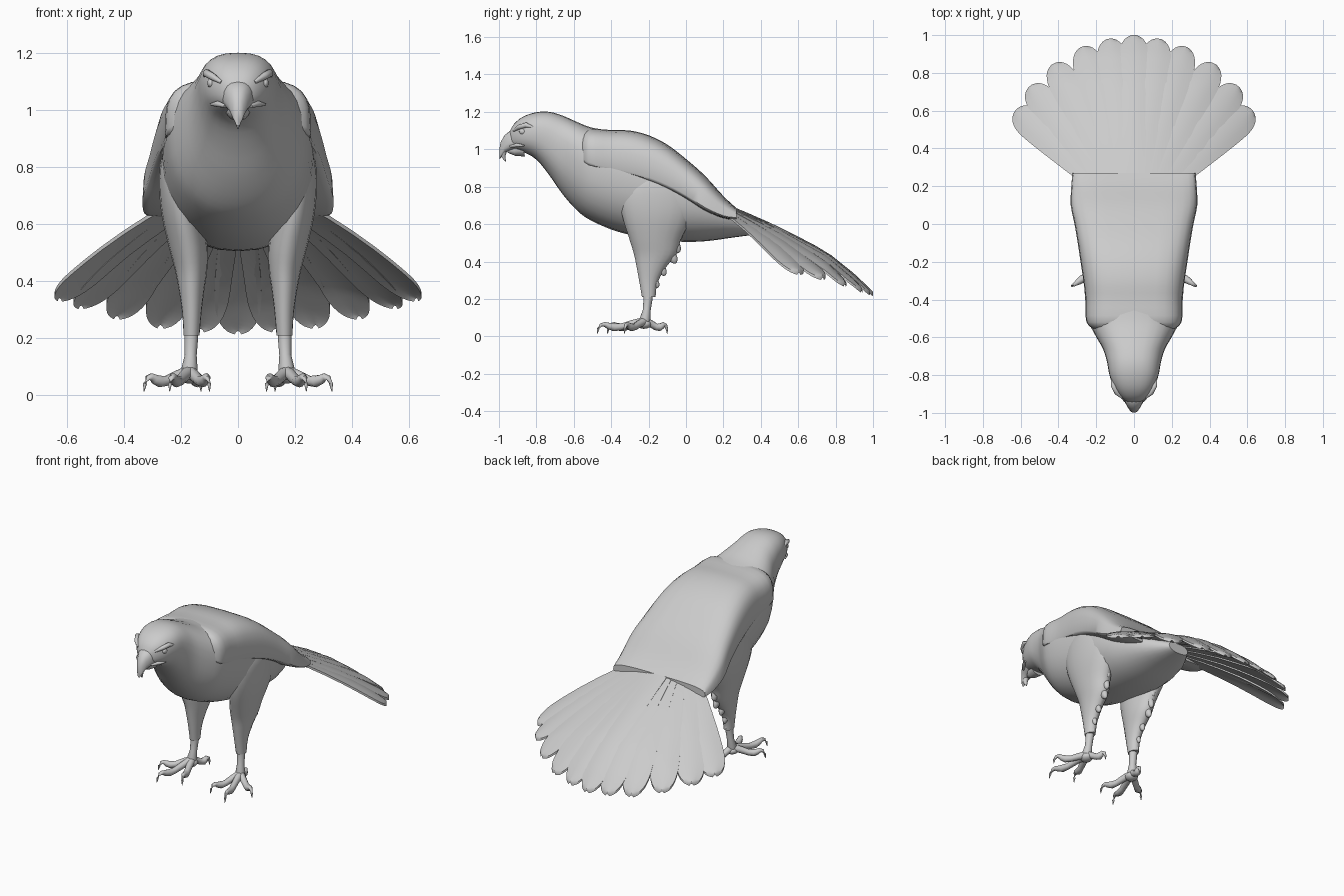
import bpy, bmesh, math
from mathutils import Vector

cube = bpy.data.objects.get("Cube")
if cube:
    bpy.data.objects.remove(cube, do_unlink=True)

grey = bpy.data.materials.new("plain_grey")
grey.use_nodes = True
COLOR = (0.6, 0.6, 0.6, 1)
grey.diffuse_color = COLOR
grey.node_tree.nodes["Principled BSDF"].inputs["Base Color"].default_value = COLOR


def finish(name, bm, angle=50):
    bmesh.ops.recalc_face_normals(bm, faces=bm.faces)
    mesh = bpy.data.meshes.new(name)
    bm.to_mesh(mesh)
    bm.free()
    mesh.materials.append(grey)
    obj = bpy.data.objects.new(name, mesh)
    bpy.context.collection.objects.link(obj)
    bpy.ops.object.select_all(action='DESELECT')
    obj.select_set(True)
    bpy.context.view_layer.objects.active = obj
    bpy.ops.object.shade_smooth_by_angle(angle=math.radians(angle))
    return obj


def skin(name, rings, angle=50):
    """Closed skin over a list of equal rings."""
    bm = bmesh.new()
    loops = [[bm.verts.new(p) for p in ring] for ring in rings]
    n = len(loops[0])
    for a, b in zip(loops, loops[1:]):
        for i in range(n):
            bm.faces.new((a[i], a[(i + 1) % n], b[(i + 1) % n], b[i]))
    bm.faces.new(loops[0])
    bm.faces.new(loops[-1])
    return finish(name, bm, angle)


def spline(rows, steps=3):
    """Catmull-Rom interpolation of station rows."""
    out = []
    for i in range(len(rows) - 1):
        a, b, c, d = (rows[max(0, min(len(rows) - 1, i + k))] for k in (-1, 0, 1, 2))
        for s in range(steps):
            t = s / steps
            out.append([q + t / 2 * (r - p + t * (2 * p - 5 * q + 4 * r - s3 + t * (3 * (q - r) + s3 - p)))
                        for p, q, r, s3 in zip(a, b, c, d)])
    return out + [list(rows[-1])]


def power(v, p):
    return math.copysign(abs(v) ** p, v)


def section(y, top, bottom, width, wide_z, up=0.8, down=0.9, n=28):
    ring = []
    for i in range(n):
        a = math.tau * i / n
        c, s = math.cos(a), math.sin(a)
        p = up if s >= 0 else down
        height = top - wide_z if s >= 0 else wide_z - bottom
        ring.append((width * power(c, p), y, wide_z + height * power(s, p)))
    return ring


def tube(name, points, radii, sides=10):
    pts = [Vector(p) for p in points]
    rings = []
    for i, p in enumerate(pts):
        tangent = pts[min(i + 1, len(pts) - 1)] - pts[max(i - 1, 0)]
        side = tangent.cross(Vector((0.3, 0.2, 1) if abs(tangent.z) < tangent.length * 0.8
                                    else (0, 1, 0))).normalized()
        up = side.cross(tangent).normalized()
        rings.append([p + radii[i] * (math.cos(a) * side + math.sin(a) * up)
                      for a in (math.tau * k / sides for k in range(sides))])
    return skin(name, rings, 60)


def blob(name, loc, size, tilt=0):
    bm = bmesh.new()
    bmesh.ops.create_uvsphere(bm, u_segments=12, v_segments=8, radius=1)
    obj = finish(name, bm)
    obj.location, obj.scale, obj.rotation_euler = loc, size, (tilt, 0, 0)
    return obj


# Head and body: y, top, bottom, half width, height of widest point
body = [(-.945, 1.09, 1.03, .03, 1.06), (-.92, 1.135, 1.005, .068, 1.07),
        (-.87, 1.175, .985, .105, 1.08), (-.8, 1.198, .945, .13, 1.085),
        (-.73, 1.2, .86, .143, 1.06), (-.66, 1.18, .76, .165, 1.0),
        (-.58, 1.145, .67, .21, .94), (-.5, 1.115, .615, .245, .91),
        (-.35, 1.09, .555, .262, .86), (-.15, 1.04, .515, .268, .8),
        (0, .93, .505, .265, .75), (.12, .81, .51, .235, .7),
        (.25, .69, .528, .175, .64), (.4, .61, .548, .07, .58)]
skin("body_and_head", [section(*r) for r in spline(body)])

# Folded wing mantle over the back, with a thin hanging rim
mantle = [(-.56, 1.07, .93, .205, .96), (-.52, 1.108, .9, .252, .93),
          (-.4, 1.103, .87, .257, .9), (-.3, 1.1, .85, .268, .88),
          (-.2, 1.075, .82, .283, .85), (-.1, 1.025, .78, .298, .81),
          (0, .948, .73, .315, .755), (.1, .86, .67, .335, .69),
          (.2, .75, .63, .332, .645), (.27, .685, .62, .325, .635)]
skin("wing_mantle", [section(*r, up=.55, down=.7) for r in spline(mantle)], 40)

# Hooked beak: y, top, bottom, half width, widest height
beak = [(-.9, 1.11, 1.0, .06, 1.04), (-.94, 1.1, .995, .05, 1.035),
        (-.97, 1.075, .98, .034, 1.02), (-.99, 1.04, .955, .02, .99),
        (-.998, 1.0, .945, .01, .965)]
skin("upper_beak", [section(*r, n=16) for r in beak])
tube("beak_hook", [(0, -.975, 1.0), (0, -.978, .965), (0, -.965, .935)], [.022, .014, .002])
tube("lower_beak", [(0, -.87, 1.005), (0, -.92, .995), (0, -.955, .99)], [.045, .03, .008])

# Eyes, brows and mouth corners
for s, side in ((1, "left"), (-1, "right")):
    blob(side + "_eye", (s * .094, -.872, 1.095), (.014, .02, .017))
    tube(side + "_brow", [(s * .058, -.922, 1.098), (s * .09, -.895, 1.118),
                          (s * .11, -.855, 1.13), (s * .118, -.815, 1.118)],
         [.006, .013, .014, .004])
    tube(side + "_mouth_corner", [(s * .045, -.94, 1.015), (s * .072, -.905, 1.022),
                                  (s * .095, -.865, 1.02)], [.006, .011, .004])

# Tail fan: feathers lie on one drooping surface
SPINE = [(.1, .75), (.25, .695), (.5, .585), (.75, .455), (.9, .335), (1.02, .22)]


def tail_height(x, y):
    for (y0, z0), (y1, z1) in zip(SPINE, SPINE[1:]):
        if y <= y1:
            break
    return z0 + (z1 - z0) * (y - y0) / (y1 - y0) - .4 * x * x


FEATHER = [(0, .05), (.3, .062), (.6, .076), (.8, .082), (.89, .078), (.95, .062), (.985, .038), (1, .012)]


def feather(name, angle, length, lift):
    bm = bmesh.new()
    ca, sa = math.cos(angle), math.sin(angle)
    rows = []
    for f, w in spline(FEATHER, 2):
        d = .17 + f * (length - .17)
        row = []
        for u in (-1, -.5, 0, .5, 1):
            x, y = d * sa + u * w * ca, .05 + d * ca - u * w * sa
            z = tail_height(x, y) + lift - .012 * u * u * f
            row.append([bm.verts.new((x, y, z - t)) for t in (0, .014)])
        rows.append(row)
    for a, b in zip(rows, rows[1:]):
        for k in range(4):
            for t in (0, 1):
                bm.faces.new((a[k][t], a[k + 1][t], b[k + 1][t], b[k][t]))
        for k in (0, 4):
            bm.faces.new((a[k][0], a[k][1], b[k][1], b[k][0]))
    for r in (rows[0], rows[-1]):
        for k in range(4):
            bm.faces.new((r[k][0], r[k + 1][0], r[k + 1][1], r[k][1]))
    finish(name, bm, 40)


FAN = [(0, .95), (8, .94), (17, .93), (28, .905), (39, .875), (48.5, .835)]
for i, (deg, length) in enumerate(FAN):
    for s in ((1, -1) if i else (1,)):
        feather(f"tail_feather_{i}_{'left' if s > 0 else 'right'}",
                s * math.radians(deg), length, -.004 * i)

# Feathered thighs: z, centre x, centre y, radius x, radius y
thigh = [(.9, .2, -.15, .045, .09), (.82, .207, -.16, .065, .17), (.73, .205, -.155, .072, .2),
         (.63, .195, -.155, .073, .185), (.52, .175, -.165, .068, .14), (.44, .165, -.165, .057, .115),
         (.37, .163, -.185, .045, .08), (.29, .162, -.2, .034, .05), (.21, .163, -.2, .028, .036)]
TUFTS = [(.62, 0, .06), (.56, -.035, .05), (.49, -.045, .05), (.43, -.06, .045),
         (.36, -.115, .04), (.29, -.15, .035), (.24, -.165, .03)]
TOES = {"outer": (.33, -.33), "middle": (.24, -.475), "inner": (.1, -.42), "hind": (.13, -.1)}
# Toe steps: fraction along, height, radius, ending in a curved claw
TOE = [(0, .08, .024), (.25, .068, .02), (.5, .05, .018), (.65, .048, .021), (.77, .056, .017),
       (.84, .064, .013), (.92, .06, .01), (.98, .04, .007), (1, .012, .001)]

for s, side in ((1, "left"), (-1, "right")):
    rings = [[(s * (cx + rx * math.cos(a)), cy + ry * math.sin(a), z)
              for a in (math.tau * k / 18 for k in range(18))]
             for z, cx, cy, rx, ry in spline(thigh)]
    skin(side + "_thigh", rings)
    for k, (z, y, size) in enumerate(TUFTS):
        blob(f"{side}_thigh_tuft_{k}", (s * (.165 + .03 * max(0, z - .4)), y - .015, z),
             (size * .45, size * .55, size), .45)
    tube(side + "_shank", [(s * .163, -.2, .26), (s * .164, -.203, .2), (s * .166, -.21, .14),
                           (s * .17, -.218, .095), (s * .17, -.222, .06)],
         [.026, .024, .021, .028, .024], 12)
    blob(side + "_foot_pad", (s * .17, -.225, .065), (.036, .04, .025))
    for toe, (tx, ty) in TOES.items():
        path = [(s * (.17 + f * (tx - .17)), -.22 + f * (ty + .22), z) for f, z, r in TOE]
        tube(f"{side}_{toe}_toe", path, [r for f, z, r in TOE])
